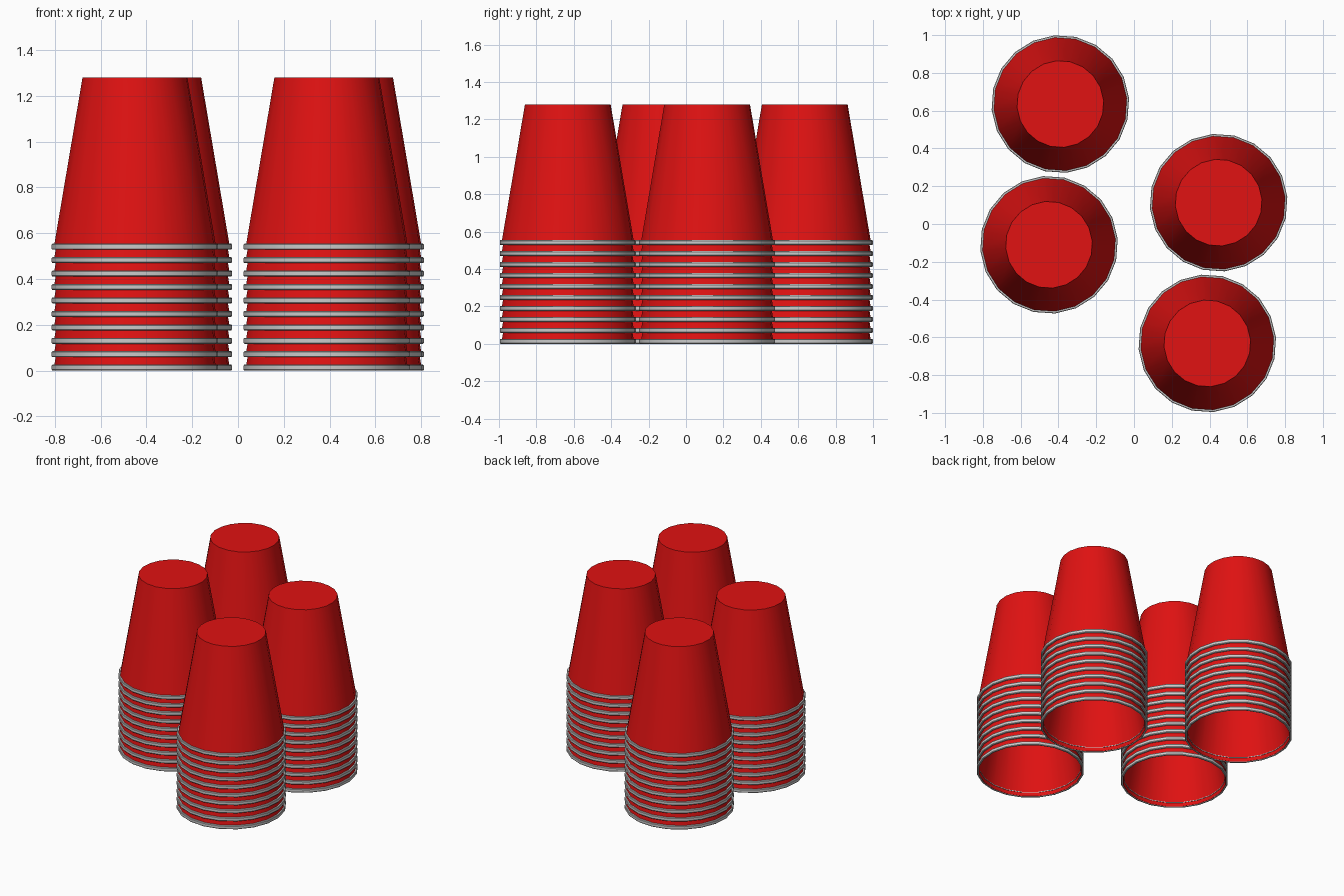
import bpy, bmesh, math

if "Cube" in bpy.data.objects:
    bpy.data.objects.remove(bpy.data.objects["Cube"])

SIDES = 20
TURN = math.radians(5)      # facet orientation seen from the top
CUPS = 10
STEP = 0.0587               # spacing of nested cups
HEIGHT = 1.28 - STEP * (CUPS - 1)
STACKS = [(-0.39, 0.635), (-0.45, -0.11), (0.448, 0.113), (0.388, -0.632)]

red = bpy.data.materials.new("red_plastic")
red.diffuse_color = (0.75, 0.006, 0.006, 1)
red.use_nodes = True
red.node_tree.nodes["Principled BSDF"].inputs["Base Color"].default_value = red.diffuse_color


def lathe(name, profile, closed=False):
    """Revolve (radius, z) points about z; radius 0 makes a cap."""
    bm = bmesh.new()
    rings = []
    for r, z in profile:
        if r == 0:
            rings.append([bm.verts.new((0, 0, z))] * SIDES)
        else:
            angles = [TURN + 2 * math.pi * i / SIDES for i in range(SIDES)]
            rings.append([bm.verts.new((r * math.cos(a), r * math.sin(a), z)) for a in angles])
    pairs = list(zip(rings, rings[1:]))
    if closed:
        pairs.append((rings[-1], rings[0]))
    for a, b in pairs:
        for i in range(SIDES):
            j = (i + 1) % SIDES
            bm.faces.new(dict.fromkeys((a[i], a[j], b[j], b[i])))
    bmesh.ops.recalc_face_normals(bm, faces=bm.faces)
    mesh = bpy.data.meshes.new(name)
    bm.to_mesh(mesh)
    bm.free()
    mesh.shade_smooth()
    mesh.set_sharp_from_angle(angle=math.radians(35))
    return mesh


# Thin-walled upside-down cup, rolled rim and fine inner lip
cup = lathe("cup", [(0, HEIGHT), (0.23, HEIGHT), (0.357, 0.004), (0.351, 0.004),
                    (0.225, HEIGHT - 0.008), (0, HEIGHT - 0.008)])
cup.materials.append(red)
rim = lathe("rim", [(0.353, 0), (0.362, 0), (0.365, 0.004), (0.365, 0.022),
                    (0.362, 0.026), (0.352, 0.026)], closed=True)
lip = lathe("inner_lip", [(0.348, 0.029), (0.344, 0.029), (0.344, 0.034), (0.347, 0.034)],
            closed=True)


def place(name, mesh, x, y, z):
    ob = bpy.data.objects.new(name, mesh)
    ob.location = (x, y, z)
    bpy.context.collection.objects.link(ob)


# Four stacks of nested cups
for s, (x, y) in enumerate(STACKS, 1):
    for k in range(CUPS):
        place(f"cup_{s}_{k + 1}", cup, x, y, k * STEP)
        place(f"rim_{s}_{k + 1}", rim, x, y, k * STEP)
    place(f"inner_lip_{s}", lip, x, y, 0)
